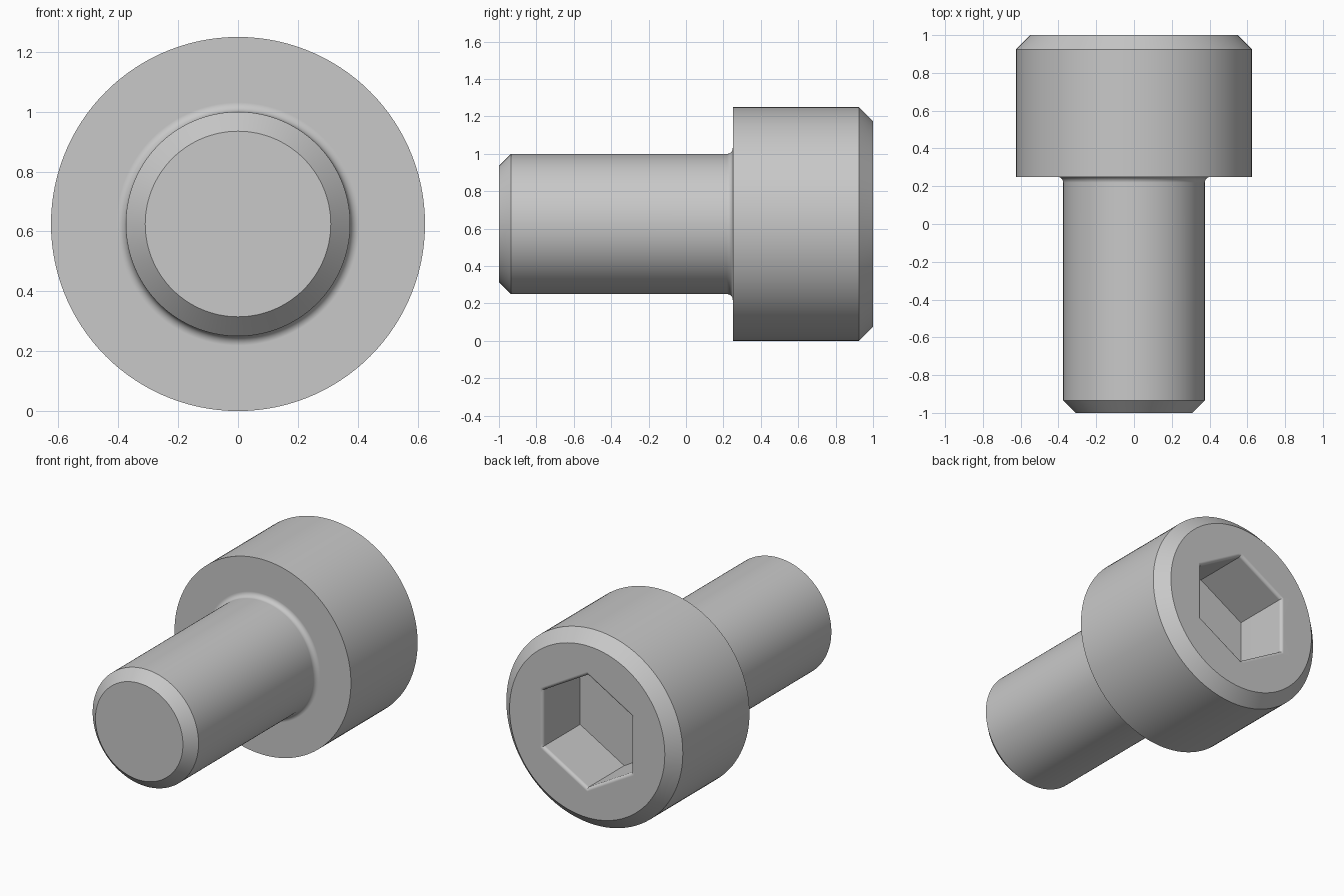
import bpy, bmesh
from math import sin, cos, pi, radians

SIDES = 120            # multiple of 12, so the socket corners land on vertices
CENTRE_Z = 0.625
STEPS = 6              # segments in each fillet

cube = bpy.data.objects.get("Cube")
if cube:
    bpy.data.objects.remove(cube, do_unlink=True)

steel = bpy.data.materials.new("grey_steel")
steel.use_nodes = True
colour = (0.58, 0.58, 0.58, 1)
steel.diffuse_color = colour
steel.node_tree.nodes["Principled BSDF"].inputs["Base Color"].default_value = colour


def fillet(y, r, size, y_sign, r_sign, start, end):
    """Quarter arc about (y, r), as (y, radius) points."""
    angles = [start + (end - start) * i / STEPS for i in range(STEPS + 1)]
    return [(y + y_sign * size * sin(a), r + r_sign * size * cos(a)) for a in angles]


def ring(bm, y, size, hexagonal):
    """Circle of radius size, or hexagon with apothem size, around the y axis."""
    verts = []
    for i in range(SIDES):
        a = 2 * pi * i / SIDES
        r = size
        if hexagonal:
            r /= cos((a + pi / 6) % (pi / 3) - pi / 6)
        verts.append(bm.verts.new((r * cos(a), y, CENTRE_Z + r * sin(a))))
    return verts


# Outer profile: chamfered tip, shank, fillet under the head, chamfered head
neck = 0.031
outer = [(-1, 0.31), (-0.935, 0.375)]
outer += fillet(0.25 - neck, 0.375 + neck, neck, 1, -1, 0, pi / 2)
outer += [(0.25, 0.625), (0.925, 0.625), (1, 0.55)]

# Hexagonal socket: rounded rim, straight walls, flat floor
rim = 0.02
socket = fillet(1 - rim, 0.3125 + rim, rim, 1, -1, pi / 2, 0)
socket += [(0.625, 0.3125)]

bm = bmesh.new()
rings = [ring(bm, y, r, False) for y, r in outer]
rings += [ring(bm, y, r, True) for y, r in socket]
for a, b in zip(rings, rings[1:]):
    for i in range(SIDES):
        j = (i + 1) % SIDES
        bm.faces.new((a[i], a[j], b[j], b[i]))
bm.faces.new(rings[0])
bm.faces.new(rings[-1])
bmesh.ops.recalc_face_normals(bm, faces=bm.faces)

mesh = bpy.data.meshes.new("socket_head_bolt")
bm.to_mesh(mesh)
bm.free()
mesh.materials.append(steel)
bolt = bpy.data.objects.new("socket_head_bolt", mesh)
bpy.context.collection.objects.link(bolt)

# Smooth shading with crisp chamfers and clean flat faces
bpy.ops.object.select_all(action="DESELECT")
bolt.select_set(True)
bpy.context.view_layer.objects.active = bolt
bpy.ops.object.shade_smooth_by_angle(angle=radians(30))
weighted = bolt.modifiers.new("clean_shading", "WEIGHTED_NORMAL")
weighted.keep_sharp = True
